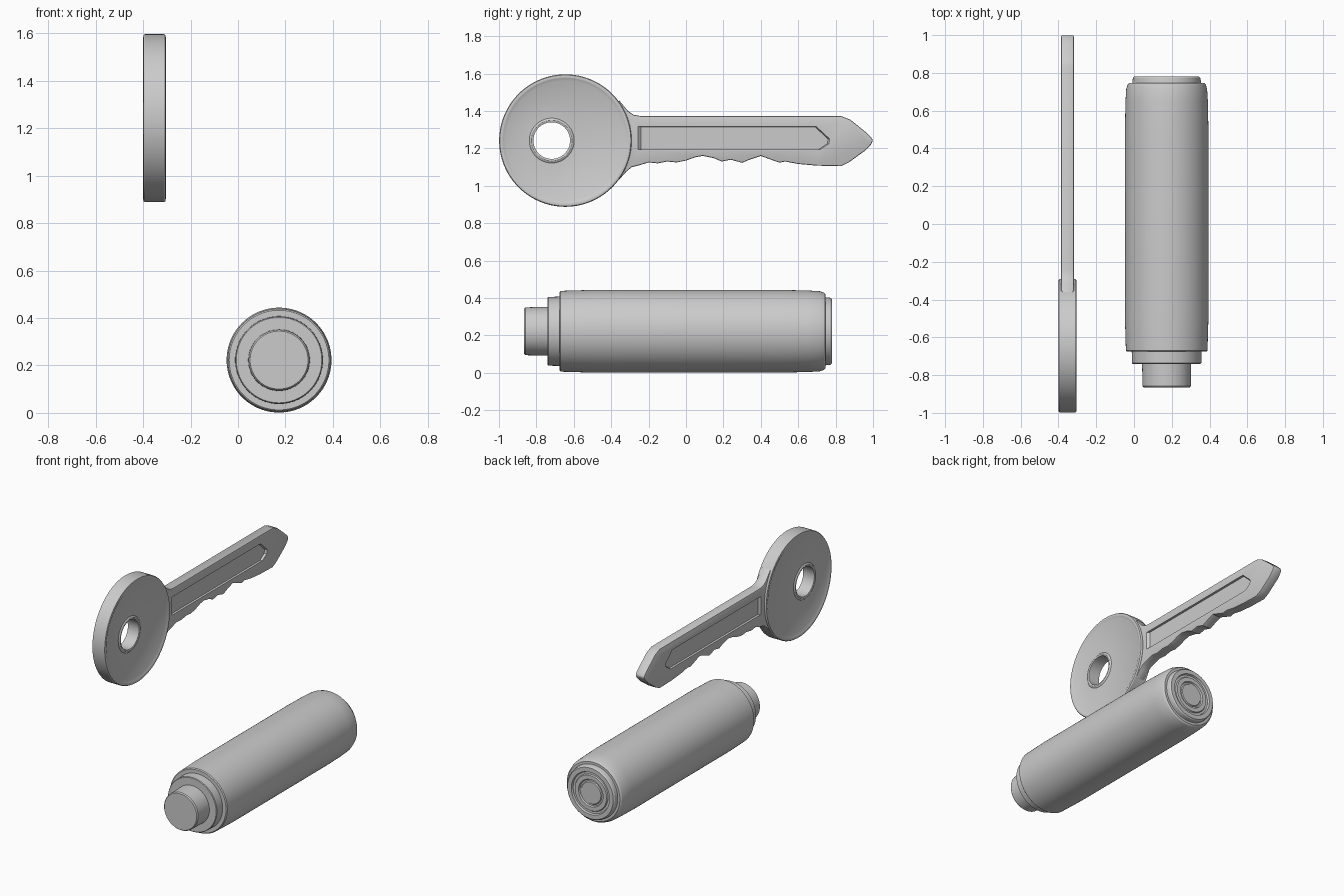
import bpy, bmesh, math
from mathutils import Vector

cube = bpy.data.objects.get("Cube")
if cube:
    bpy.data.objects.remove(cube, do_unlink=True)

metal = bpy.data.materials.new("plain grey")
metal.use_nodes = True
GREY = (0.6, 0.6, 0.6, 1)
metal.diffuse_color = GREY
metal.node_tree.nodes["Principled BSDF"].inputs["Base Color"].default_value = GREY

KEY_X, KEY_Z = -0.352, 1.242
X, Y, Z = Vector((1, 0, 0)), Vector((0, 1, 0)), Vector((0, 0, 1))


def finish(name, bm):
    bmesh.ops.remove_doubles(bm, verts=bm.verts, dist=0.0001)
    bmesh.ops.recalc_face_normals(bm, faces=bm.faces)
    mesh = bpy.data.meshes.new(name)
    bm.to_mesh(mesh)
    bm.free()
    mesh.materials.append(metal)
    ob = bpy.data.objects.new(name, mesh)
    bpy.context.collection.objects.link(ob)
    return ob


def lathe(name, profile, centre, axis, steps=96, closed=False):
    """Spin (position along axis, radius) points round the axis."""
    bm = bmesh.new()
    vs = [bm.verts.new(Vector(centre) + axis * a + Z * r) for a, r in profile]
    edges = [bm.edges.new(p) for p in zip(vs, vs[1:])]
    if closed:
        edges.append(bm.edges.new((vs[-1], vs[0])))
    bmesh.ops.spin(bm, geom=vs + edges, cent=centre, axis=axis,
                   angle=math.tau, steps=steps)
    return finish(name, bm)


def prism(name, outline, x0, x1, grow=1.0):
    """Extrude a (y, z) outline along x, scaling the far end by grow."""
    bm = bmesh.new()
    mid = sum((Vector(p) for p in outline), Vector((0, 0))) / len(outline)
    near = [bm.verts.new((x0, y, z)) for y, z in outline]
    far = [bm.verts.new((x1, *(mid + (Vector(p) - mid) * grow))) for p in outline]
    bm.faces.new(near)
    bm.faces.new(far)
    n = len(outline)
    for i in range(n):
        j = (i + 1) % n
        bm.faces.new((near[i], near[j], far[j], far[i]))
    return finish(name, bm)


def apply_all(ob):
    """Bake the modifiers into the mesh."""
    deps = bpy.context.evaluated_depsgraph_get()
    ob.data = bpy.data.meshes.new_from_object(ob.evaluated_get(deps))
    ob.modifiers.clear()


def cut(ob, cutter):
    mod = ob.modifiers.new("cut", "BOOLEAN")
    mod.operation, mod.solver, mod.object = "DIFFERENCE", "EXACT", cutter
    cutter.hide_render = True
    apply_all(ob)
    bpy.data.objects.remove(cutter, do_unlink=True)


def mirrored(half):
    """Add the opposite side of a half profile."""
    return half + [(-a, r) for a, r in reversed(half)]


# Key bow: thick disc with a low rim round each face, and an eye
key_bow = lathe("key_bow", mirrored([
    (-0.038, 0), (-0.038, 0.318), (-0.046, 0.333), (-0.048, 0.339),
    (-0.046, 0.35), (-0.04, 0.354)]), (KEY_X, -0.645, KEY_Z), X, 128)
eye = (KEY_X, -0.718, KEY_Z)
cut(key_bow, lathe("eye_cutter", [(-0.1, 0), (-0.1, 0.1), (0.1, 0.1), (0.1, 0)],
                   eye, X, 64))

# Raised collar round the eye
eye_collar = lathe("eye_collar", mirrored([
    (-0.036, 0.122), (-0.043, 0.115), (-0.045, 0.108), (-0.042, 0.098)]),
    eye, X, 64, closed=True)

# Key blade: flared root, wavy cut edge below, pointed tip
cuts = [(-0.36, 1.03), (-0.32, 1.075), (-0.29, 1.1), (-0.25, 1.11), (-0.2, 1.125),
        (-0.15, 1.12), (-0.1, 1.13), (-0.05, 1.125), (0, 1.135), (0.05, 1.153),
        (0.09, 1.16), (0.15, 1.148), (0.19, 1.13), (0.24, 1.14), (0.3, 1.123),
        (0.34, 1.14), (0.4, 1.16), (0.46, 1.138), (0.5, 1.124), (0.53, 1.13),
        (0.6, 1.117), (0.7, 1.108), (0.83, 1.105)]
tip = [(0.87, 1.125), (0.96, 1.19), (0.99, 1.222), (1, KEY_Z), (0.99, 1.26),
       (0.96, 1.288), (0.88, 1.353), (0.83, 1.373)]
root = [(-0.24, 1.373), (-0.28, 1.38), (-0.31, 1.4), (-0.36, 1.46)]
key_blade = prism("key_blade", cuts + tip + root, KEY_X - 0.034, KEY_X + 0.034)
bevel = key_blade.modifiers.new("soft edges", "BEVEL")
bevel.width, bevel.segments = 0.007, 2
bevel.limit_method, bevel.angle_limit = "ANGLE", math.radians(50)
apply_all(key_blade)

# Long sunken channel on both faces of the blade
channel = [(-0.24, 1.195), (0.71, 1.195), (0.755, 1.225), (0.76, 1.25),
           (0.69, 1.315), (-0.24, 1.315)]
for side in (-1, 1):
    cut(key_blade, prism("channel_cutter", channel, KEY_X + side * 0.02,
                         KEY_X + side * 0.06, 1.07))

# Cylinder: stepped nose, long softly tapered barrel, ringed end cap
lock_cylinder = lathe("lock_cylinder", [
    (-0.865, 0), (-0.865, 0.122), (-0.858, 0.128), (-0.74, 0.13),
    (-0.74, 0.18), (-0.736, 0.184), (-0.676, 0.185), (-0.676, 0.21),
    (-0.67, 0.216), (-0.5, 0.221), (0.5, 0.221), (0.65, 0.218), (0.715, 0.214),
    (0.738, 0.207), (0.746, 0.198), (0.746, 0.182), (0.772, 0.179), (0.78, 0.172),
    (0.78, 0.143), (0.768, 0.138), (0.768, 0.124), (0.776, 0.119),
    (0.776, 0.092), (0.766, 0.087), (0.766, 0.078), (0.772, 0.073), (0.772, 0)],
    (0.173, 0, 0.2225), Y)

# Smooth shading with sharp corners kept
bpy.ops.object.select_all(action="DESELECT")
for ob in (key_bow, eye_collar, key_blade, lock_cylinder):
    ob.select_set(True)
bpy.context.view_layer.objects.active = key_bow
bpy.ops.object.shade_smooth_by_angle(angle=math.radians(30))
